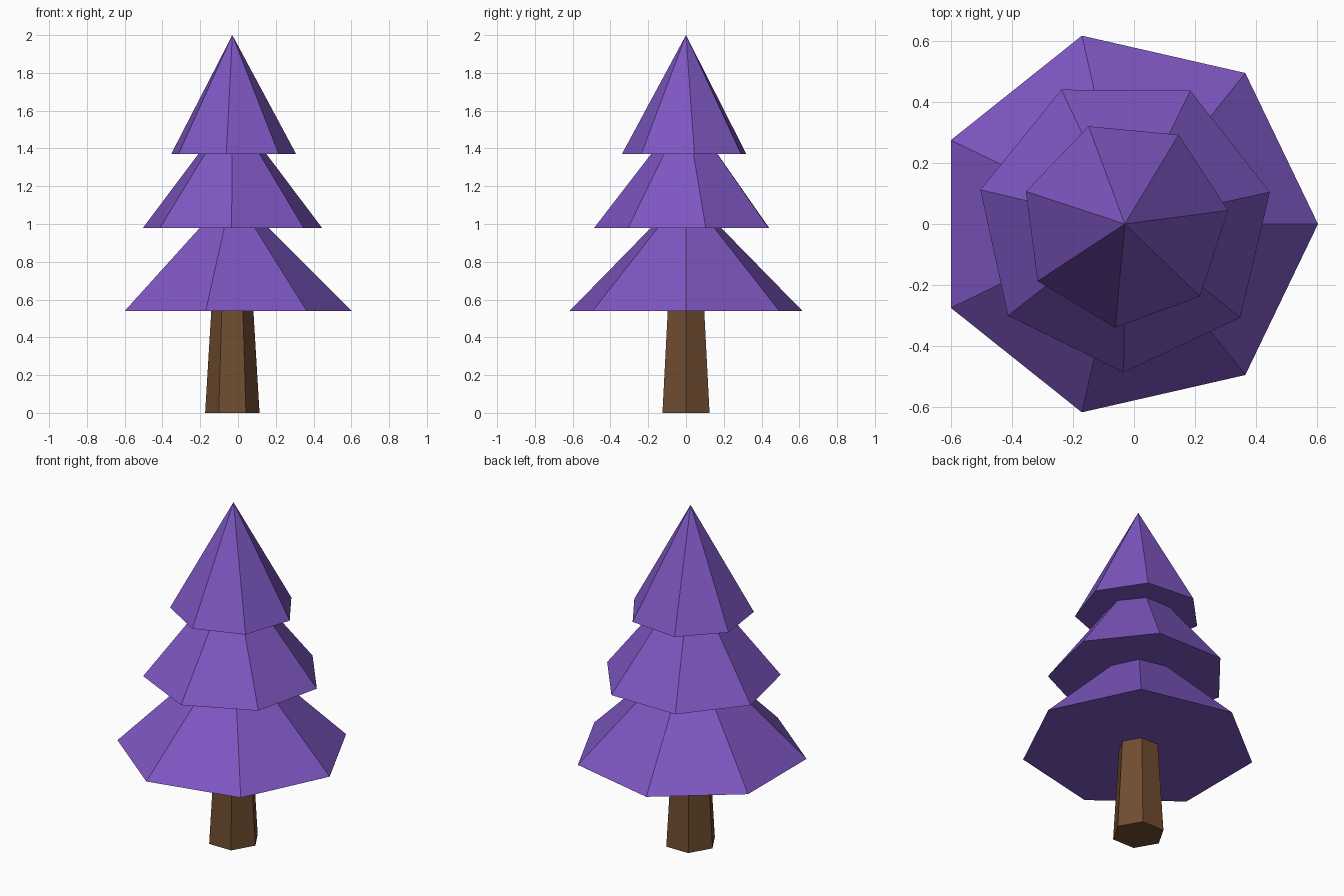
import bpy
from math import radians

default = bpy.data.objects.get("Cube")
if default:
    bpy.data.objects.remove(default, do_unlink=True)

AXIS_X = -0.03       # the odd-sided tree stands slightly off centre
TIER_HEIGHT = 0.63


def make_material(name, rgb):
    mat = bpy.data.materials.new(name)
    mat.use_nodes = True
    mat.diffuse_color = (*rgb, 1)
    mat.node_tree.nodes["Principled BSDF"].inputs["Base Color"].default_value = (*rgb, 1)
    return mat


def make_cone(name, sides, r_bottom, r_top, z, height, first_angle, mat):
    """Flat-shaded cone whose first corner lies at first_angle from +x."""
    bpy.ops.mesh.primitive_cone_add(
        vertices=sides, radius1=r_bottom, radius2=r_top, depth=height,
        location=(AXIS_X, 0, z + height / 2),
        rotation=(0, 0, radians(first_angle - 90)))
    obj = bpy.context.object
    obj.name = name
    obj.data.materials.append(mat)
    return obj


purple = make_material("purple foliage", (0.209, 0.095, 0.539))
brown = make_material("brown bark", (0.162, 0.074, 0.030))

# Tapered six-sided trunk, ending just inside the foliage
make_cone("trunk", 6, 0.144, 0.108, 0, 0.6, 0, brown)

# Three seven-sided foliage tiers, each turned a little
for name, radius, base, turn in (("lower_foliage", 0.632, 0.54, 0),
                                 ("middle_foliage", 0.486, 0.98, 12.4),
                                 ("upper_foliage", 0.341, 1.37, 7.5)):
    make_cone(name, 7, radius, 0, base, TIER_HEIGHT, turn, purple)
